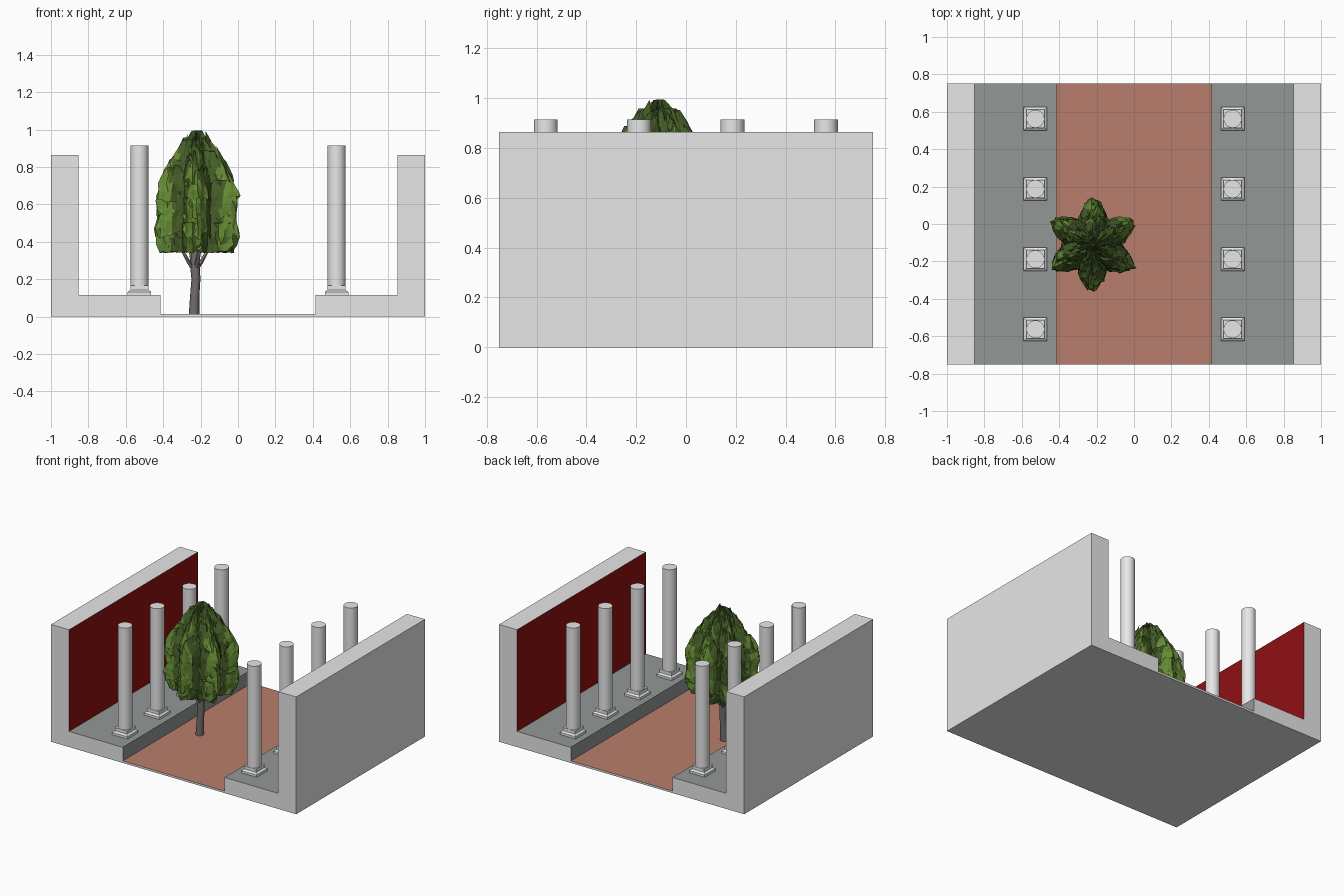
import bpy, bmesh, math, random
from mathutils import Vector

if "Cube" in bpy.data.objects:
    bpy.data.objects.remove(bpy.data.objects["Cube"])

random.seed(4)

def mat(name, r, g, b):
    m = bpy.data.materials.new(name)
    m.diffuse_color = (r, g, b, 1)
    m.use_nodes = True
    m.node_tree.nodes["Principled BSDF"].inputs["Base Color"].default_value = m.diffuse_color
    return m

STONE = mat("pale_stone", 0.8, 0.8, 0.8)
PAVING = mat("grey_paving", 0.29, 0.315, 0.305)
CLAY = mat("terracotta", 0.48, 0.21, 0.15)
RED = mat("dark_red", 0.28, 0.005, 0.006)
BARK = mat("bark", 0.17, 0.15, 0.145)
LEAF = mat("leaf_green", 0.13, 0.26, 0.035)
DARK = mat("leaf_dark", 0.06, 0.11, 0.02)

def finish(name, bm, mats, smooth=False, recalc=True):
    if recalc:
        bmesh.ops.recalc_face_normals(bm, faces=bm.faces[:])
    me = bpy.data.meshes.new(name)
    bm.to_mesh(me)
    bm.free()
    for m in mats:
        me.materials.append(m)
    ob = bpy.data.objects.new(name, me)
    bpy.context.collection.objects.link(ob)
    if smooth:
        bpy.context.view_layer.objects.active = ob
        ob.select_set(True)
        bpy.ops.object.shade_smooth_by_angle(angle=math.radians(40))
        ob.select_set(False)
    return ob

def loft(bm, rings, caps=True):
    """Bridge rings of points; returns the side faces."""
    vs = [[bm.verts.new(p) for p in ring] for ring in rings]
    n = len(vs[0])
    out = []
    for a, b in zip(vs, vs[1:]):
        for i in range(n):
            j = (i + 1) % n
            out.append(bm.faces.new((a[i], a[j], b[j], b[i])))
    if caps:
        bm.faces.new(vs[0][::-1])
        bm.faces.new(vs[-1])
    return out

# courtyard shell: U profile extruded along y, inner faces painted by direction
half = [(0.415, 0.015), (0.415, 0.115), (0.853, 0.115), (0.853, 0.865), (1, 0.865), (1, 0)]
profile = half + [(-x, z) for x, z in reversed(half)]
bm = bmesh.new()
loft(bm, [[(x, y, z) for x, z in profile] for y in (-0.75, 0.75)])
bmesh.ops.recalc_face_normals(bm, faces=bm.faces[:])
for f in bm.faces:
    c, n = f.calc_center_median(), f.normal
    if n.z > 0.9 and c.z < 0.05:
        f.material_index = 2
    elif n.z > 0.9 and c.z < 0.2:
        f.material_index = 1
    elif abs(n.x) > 0.9 and abs(c.x) < 0.5:
        f.material_index = 1
    elif abs(n.x) > 0.9 and abs(c.x) < 0.9:
        f.material_index = 3
finish("courtyard_shell", bm, [STONE, PAVING, CLAY, RED])

# columns on stepped square bases
def square(x, y, h, z):
    return [(x + sx * h, y + sy * h, z) for sx, sy in ((-1, -1), (1, -1), (1, 1), (-1, 1))]

def circle(x, y, r, z, n=32):
    return [(x + r * math.cos(2 * math.pi * i / n), y + r * math.sin(2 * math.pi * i / n), z)
            for i in range(n)]

for side in (-1, 1):
    for k in range(4):
        x, y = side * 0.527, -0.563 + k * 0.375
        bm = bmesh.new()
        loft(bm, [square(x, y, h, z) for h, z in
                  ((0.0625, 0.115), (0.0625, 0.132), (0.049, 0.142), (0.049, 0.165))])
        finish("column_base", bm, [STONE])
        bm = bmesh.new()
        loft(bm, [circle(x, y, 0.048, 0.16), circle(x, y, 0.048, 0.915)])
        finish("column_shaft", bm, [STONE], smooth=True)

# trunk and branches
TX, TY = -0.22, -0.11
def limb(name, pts):
    bm = bmesh.new()
    loft(bm, [circle(TX + x, TY + y, r, z, 10) for x, y, z, r in pts])
    finish(name, bm, [BARK], smooth=True)

limb("trunk", [(-0.015, 0, 0.012, 0.028), (-0.012, 0, 0.1, 0.025), (-0.005, 0, 0.2, 0.024),
               (-0.01, 0, 0.27, 0.026), (-0.01, 0, 0.4, 0.014), (0, 0, 0.8, 0.006)])
for i in range(4):
    a = math.radians(20 + 90 * i)
    c, s = math.cos(a), math.sin(a)
    limb("branch", [(-0.01 + c * d, s * d, z, r) for d, z, r in
                    ((0.0, 0.24, 0.013), (0.035, 0.29, 0.012), (0.07, 0.35, 0.009), (0.1, 0.43, 0.005))])

# foliage: overlapping ragged six-pointed skirts, (bottom z, top z, bottom r, top r)
tiers = [(0.345, 0.50, 0.225, 0.245), (0.43, 0.60, 0.262, 0.22), (0.53, 0.71, 0.25, 0.225),
         (0.63, 0.79, 0.262, 0.19), (0.72, 0.87, 0.225, 0.14), (0.80, 0.94, 0.165, 0.09),
         (0.88, 0.975, 0.10, 0.035)]
SEG = 72
def star(a):
    t = abs(((a / (math.pi / 3)) % 1) - 0.5) * 2   # 1 on a point, 0 in a valley
    return 0.58 + 0.42 * t ** 1.1

for k, (z0, z1, r0, r1) in enumerate(tiers):
    bm = bmesh.new()
    twist = math.radians(87 + random.uniform(-5, 5))
    rings = []
    for row in range(5):
        t = row / 4
        ring = []
        for i in range(SEG):
            a = 2 * math.pi * i / SEG
            r = (r0 + (r1 - r0) * t + 0.012 * math.sin(math.pi * t)) * star(a)
            r *= random.uniform(0.93, 1.02)
            jag = 0.02 if row in (0, 4) and k else 0.006
            z = z0 + (z1 - z0) * t + random.uniform(-jag, jag)
            b = a + twist + random.uniform(-0.02, 0.02)
            ring.append((TX + r * math.cos(b), TY + r * math.sin(b), z))
        rings.append(ring)
    # crown of the skirt closes inward; the lowest one also gets an underside
    rings.append([(TX + (x - TX) * 0.3, TY + (y - TY) * 0.3, z1 + 0.02) for x, y, z in rings[-1]])
    if k == 0:
        rings.insert(0, [(TX + (x - TX) * 0.2, TY + (y - TY) * 0.2, 0.37) for x, y, z in rings[0]])
    faces = loft(bm, rings, caps=False)
    bmesh.ops.triangulate(bm, faces=faces)
    for f in bm.faces:
        c = f.calc_center_median()
        d = math.hypot(c.x - TX, c.y - TY)
        f.material_index = 1 if d < max(r0, r1) * 0.74 else 0
    finish("foliage_skirt", bm, [LEAF, DARK], recalc=False)

# loose leaf clumps breaking up the surface
bm = bmesh.new()
for i in range(170):
    z0, z1, r0, r1 = random.choice(tiers[:6])
    a = random.uniform(0, 2 * math.pi)
    t = random.random()
    r = (r0 + (r1 - r0) * t) * star(a) * random.uniform(0.9, 1.0)
    b = a + math.radians(87)
    out = Vector((math.cos(b), math.sin(b), 0))
    tan = Vector((-out.y, out.x, 0))
    p = Vector((TX, TY, z0 + (z1 - z0) * t)) + out * r
    h, w = random.uniform(0.03, 0.06), random.uniform(0.012, 0.025)
    tilt = out * random.uniform(-0.012, 0.008)
    pts = [p - Vector((0, 0, h * 0.5)) + tilt, p + tan * w, p + Vector((0, 0, h)) - out * 0.02, p - tan * w]
    pts = [Vector((q.x, q.y, max(q.z, 0.335))) for q in pts]
    f = bm.faces.new([bm.verts.new(q) for q in pts])
    f.material_index = 1 if i % 3 == 0 else 0
finish("leaf_clumps", bm, [LEAF, DARK], recalc=False)
